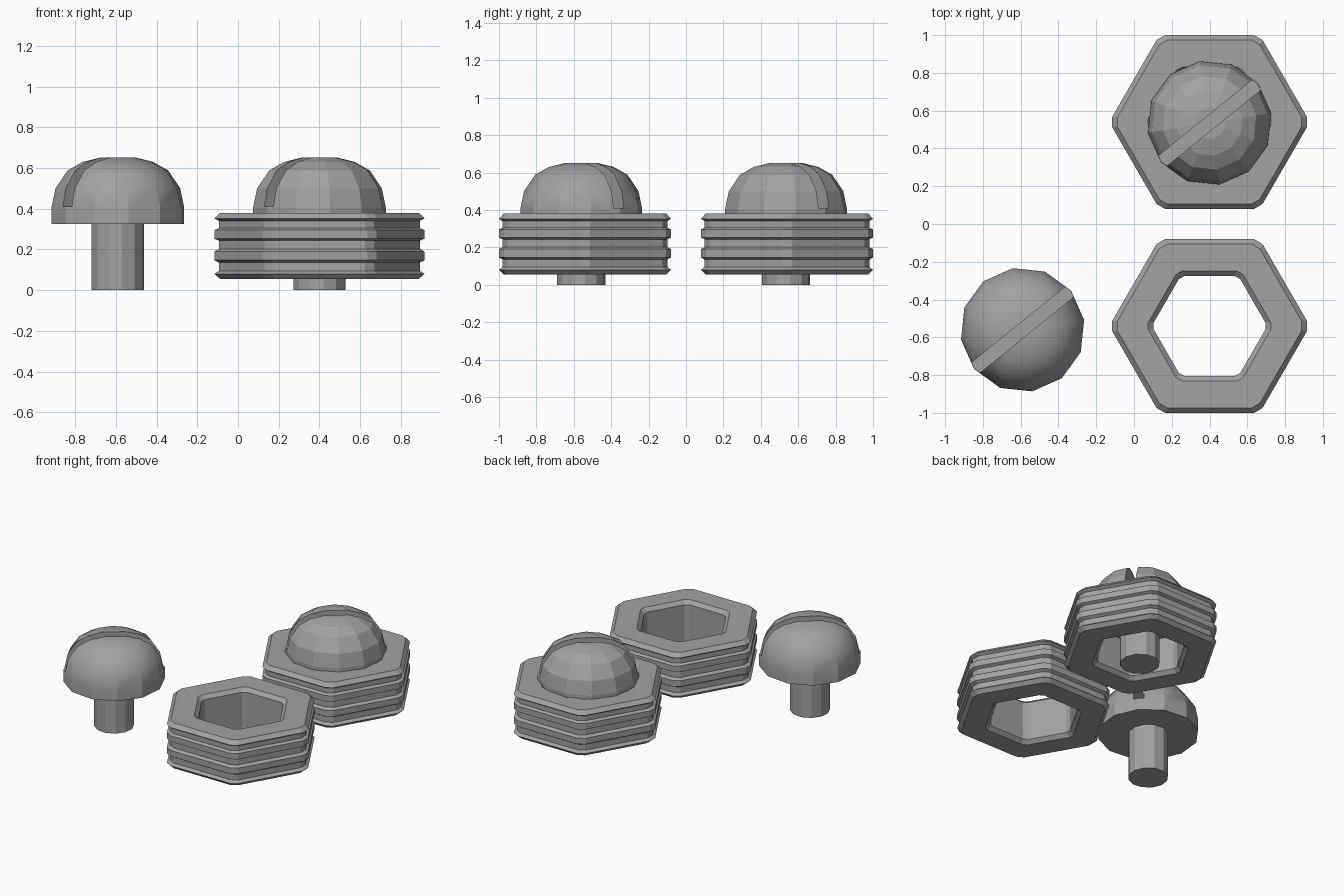
import bpy
import bmesh
import math
from mathutils import Matrix

if "Cube" in bpy.data.objects:
    bpy.data.objects.remove(bpy.data.objects["Cube"], do_unlink=True)

steel = bpy.data.materials.new("grey_steel")
steel.use_nodes = True
grey = (0.36, 0.36, 0.36, 1)
steel.diffuse_color = grey
steel.node_tree.nodes["Principled BSDF"].inputs["Base Color"].default_value = grey


def make_object(name, bm, location):
    bmesh.ops.recalc_face_normals(bm, faces=bm.faces)
    mesh = bpy.data.meshes.new(name)
    bm.to_mesh(mesh)
    bm.free()
    mesh.materials.append(steel)
    obj = bpy.data.objects.new(name, mesh)
    obj.location = location
    bpy.context.collection.objects.link(obj)
    return obj


def bridge(bm, lower, upper):
    n = len(lower)
    for i in range(n):
        j = (i + 1) % n
        bm.faces.new((lower[i], lower[j], upper[j], upper[i]))


# Hexagonal ring with clipped corners
def hex_ring(bm, apothem, z, clip):
    half = apothem * math.tan(math.pi / 6) - clip
    ring = []
    for k in range(6):
        a = math.radians(30 + 60 * k)
        for s in (-half, half):
            ring.append(bm.verts.new((apothem * math.cos(a) - s * math.sin(a),
                                      apothem * math.sin(a) + s * math.cos(a), z)))
    return ring


# Nut: grooved outside, chamfered through hole
def nut(name, location):
    outside = [(0.435, 0.055), (0.46, 0.08), (0.44, 0.095), (0.44, 0.135),
               (0.46, 0.147), (0.46, 0.19), (0.44, 0.203), (0.44, 0.243),
               (0.46, 0.253), (0.46, 0.295), (0.44, 0.305), (0.44, 0.34),
               (0.46, 0.353), (0.435, 0.38)]
    hole = [(0.29, 0.38), (0.265, 0.355), (0.265, 0.08), (0.29, 0.055)]
    bm = bmesh.new()
    rings = [hex_ring(bm, a, z, 0.03) for a, z in outside]
    rings += [hex_ring(bm, a, z, 0.02) for a, z in hole]
    for i, ring in enumerate(rings):
        bridge(bm, ring, rings[(i + 1) % len(rings)])
    return make_object(name, bm, location)


# Screw: turned shaft and domed head with a straight driver slot
def screw(name, location, smooth):
    profile = [(0.13, 0), (0.13, 0.325), (0.33, 0.325), (0.33, 0.405),
               (0.31, 0.5), (0.25, 0.588), (0.175, 0.63), (0.085, 0.652)]
    sides = 12
    turn = math.radians(9)
    bm = bmesh.new()
    rings = []
    for r, z in profile:
        angles = [turn + math.tau * i / sides for i in range(sides)]
        rings.append([bm.verts.new((r * math.cos(a), r * math.sin(a), z)) for a in angles])
    for lower, upper in zip(rings, rings[1:]):
        bridge(bm, lower, upper)
    bm.faces.new(rings[0])
    bm.faces.new(rings[-1])
    obj = make_object(name, bm, location)

    # Slot cutter, removed once applied
    bm = bmesh.new()
    bmesh.ops.create_cube(bm, size=1, matrix=Matrix.Rotation(math.radians(39), 4, "Z")
                          @ Matrix.Translation((0, 0, 0.61))
                          @ Matrix.Diagonal((1, 0.07, 0.4, 1)))
    cutter = make_object("slot_cutter", bm, location)
    cutter.hide_render = True
    mod = obj.modifiers.new("slot", "BOOLEAN")
    mod.operation = "DIFFERENCE"
    mod.object = cutter
    bpy.ops.object.select_all(action="DESELECT")
    bpy.context.view_layer.objects.active = obj
    obj.select_set(True)
    bpy.ops.object.modifier_apply(modifier=mod.name)
    bpy.data.objects.remove(cutter, do_unlink=True)
    if smooth:
        bpy.ops.object.shade_smooth_by_angle(angle=math.radians(29))
    return obj


nut("empty_nut", (0.4, -0.54, 0))
nut("filled_nut", (0.4, 0.54, 0))
screw("loose_screw", (-0.59, -0.56, 0), True)
screw("fitted_screw", (0.4, 0.535, 0), False)
